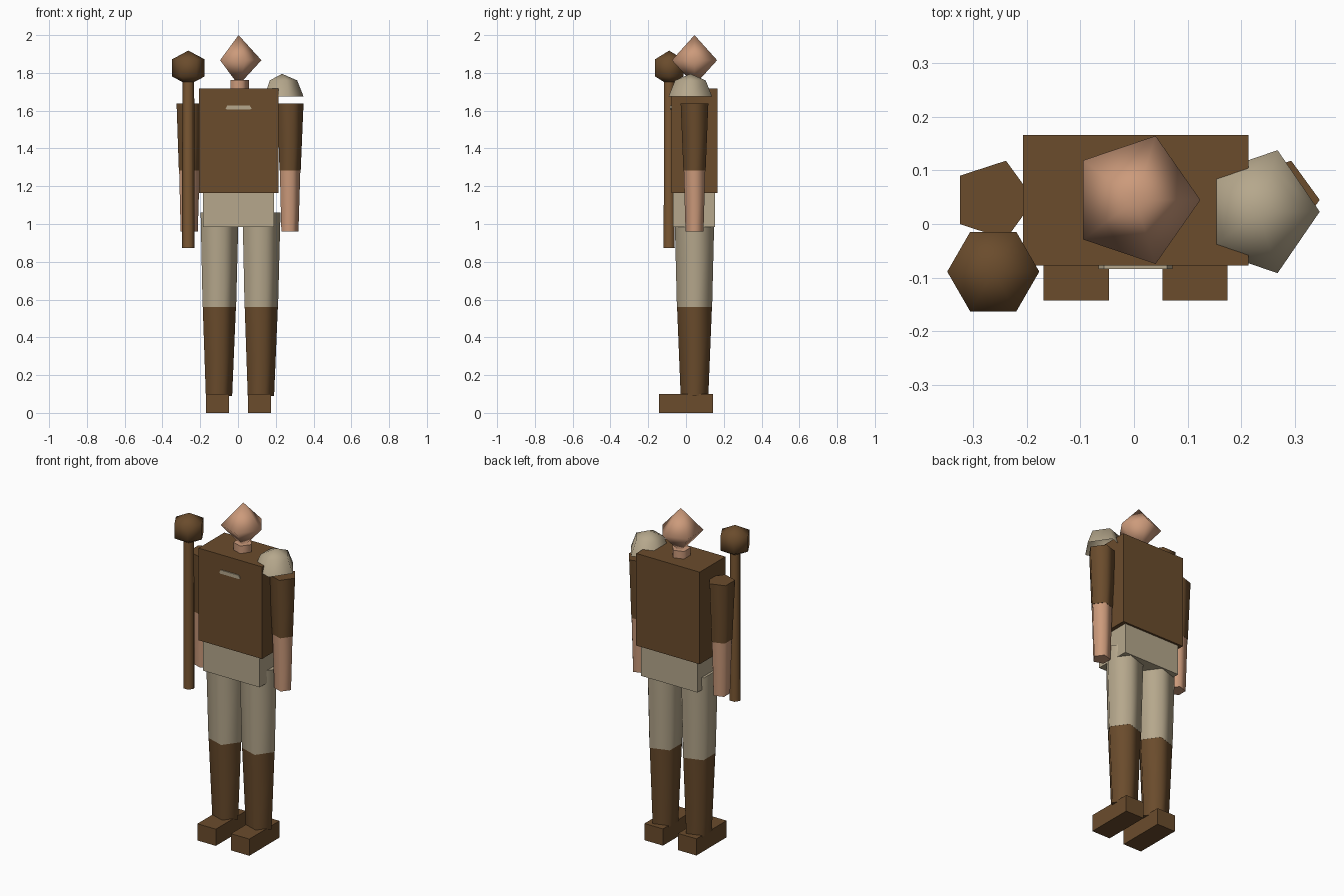
import bpy, bmesh, math

cube = bpy.data.objects.get("Cube")
if cube:
    bpy.data.objects.remove(cube, do_unlink=True)


def material(name, r, g, b):
    m = bpy.data.materials.new(name)
    m.use_nodes = True
    col = tuple((c / 255) ** 2.2 for c in (r, g, b)) + (1.0,)
    m.diffuse_color = col
    bsdf = m.node_tree.nodes["Principled BSDF"]
    bsdf.inputs["Base Color"].default_value = col
    bsdf.inputs["Roughness"].default_value = 0.9
    return m


leather = material("brown leather", 106, 77, 48)
wood = material("staff wood", 122, 88, 54)
cloth = material("tan cloth", 180, 166, 139)
skin = material("skin", 203, 153, 122)


def finish(name, bm, mat, smooth_angle=None):
    bmesh.ops.recalc_face_normals(bm, faces=bm.faces)
    mesh = bpy.data.meshes.new(name)
    bm.to_mesh(mesh)
    bm.free()
    mesh.materials.append(mat)
    if smooth_angle:
        mesh.shade_smooth()
        mesh.set_sharp_from_angle(angle=math.radians(smooth_angle))
    ob = bpy.data.objects.new(name, mesh)
    bpy.context.collection.objects.link(ob)
    return ob


def box(name, mat, x0, x1, y0, y1, z0, z1):
    bm = bmesh.new()
    bmesh.ops.create_cube(bm, size=1)
    for v in bm.verts:
        v.co = ((x0 + x1) / 2 + v.co.x * (x1 - x0),
                (y0 + y1) / 2 + v.co.y * (y1 - y0),
                (z0 + z1) / 2 + v.co.z * (z1 - z0))
    return finish(name, bm, mat)


def turned(name, mat, sides, x, y, rings, caps=True, ratio=1.0, angle=80):
    """Low-poly turned solid; rings are (radius, z), zero radius is a point."""
    bm = bmesh.new()
    loops = []
    for r, z in rings:
        n = sides if r else 1
        turn = [math.tau * i / n for i in range(n)]
        loops.append([bm.verts.new((x + r * math.cos(a), y + r * ratio * math.sin(a), z))
                      for a in turn])
    for lo, hi in zip(loops, loops[1:]):
        for i in range(sides):
            j = (i + 1) % sides
            quad = [lo[i % len(lo)], lo[j % len(lo)], hi[j % len(hi)], hi[i % len(hi)]]
            bm.faces.new(list(dict.fromkeys(quad)))
    if caps:
        for loop in (loops[0], loops[-1]):
            if len(loop) > 1:
                bm.faces.new(loop)
    return finish(name, bm, mat, angle)


# Torso, hips and neck
box("tunic", leather, -0.207, 0.214, -0.078, 0.166, 1.165, 1.717)
box("hips", cloth, -0.184, 0.191, -0.068, 0.154, 0.985, 1.17)
turned("neck", skin, 5, 0.003, 0.045, [(0.054, 1.70), (0.054, 1.762)])

# Head
turned("head", skin, 5, 0.003, 0.045, [(0, 1.735), (0.121, 1.867), (0, 2.0)],
       ratio=1.04, angle=180)

# Legs, boots and feet
for side, x in (("right", -0.108), ("left", 0.114)):
    turned(side + "_trouser_leg", cloth, 5, x, 0.045, [(0.098, 0.56), (0.111, 1.06)])
    turned(side + "_boot", leather, 5, x, 0.045, [(0.077, 0.09), (0.097, 0.56)])
    box(side + "_foot", leather, x - 0.061, x + 0.061, -0.143, 0.143, 0, 0.1)

# Arms
for side, x in (("right", -0.263), ("left", 0.27)):
    turned(side + "_sleeve", leather, 5, x, 0.045, [(0.062, 1.284), (0.077, 1.638)])
    turned(side + "_forearm", skin, 5, x, 0.045, [(0.05, 0.96), (0.06, 1.284)])

# Shoulder pad: open dome over the left arm
R, base = 0.114, 1.675
turned("shoulder_pad", cloth, 5, 0.233, 0.023,
       [(R, base), (R * 0.707, base + 0.085), (0, base + 0.12)],
       caps=False, ratio=1.06, angle=180)

# Chest clasp: thin tapered plate
bm = bmesh.new()
outline = [(-0.066, 1.611), (-0.056, 1.628), (0.062, 1.628), (0.072, 1.611),
           (0.064, 1.606), (-0.058, 1.606)]
plate = bm.faces.new([bm.verts.new((x, -0.084, z)) for x, z in outline])
ext = bmesh.ops.extrude_face_region(bm, geom=[plate])
for v in ext["geom"]:
    if isinstance(v, bmesh.types.BMVert):
        v.co.y += 0.008
finish("chest_clasp", bm, cloth)

# Staff with a faceted round head
turned("staff_shaft", wood, 6, -0.263, -0.089, [(0.034, 0.873), (0.031, 1.78)])
turned("staff_head", leather, 6, -0.263, -0.089,
       [(0, 1.735), (0.086, 1.781), (0.086, 1.872), (0, 1.918)], angle=180)
